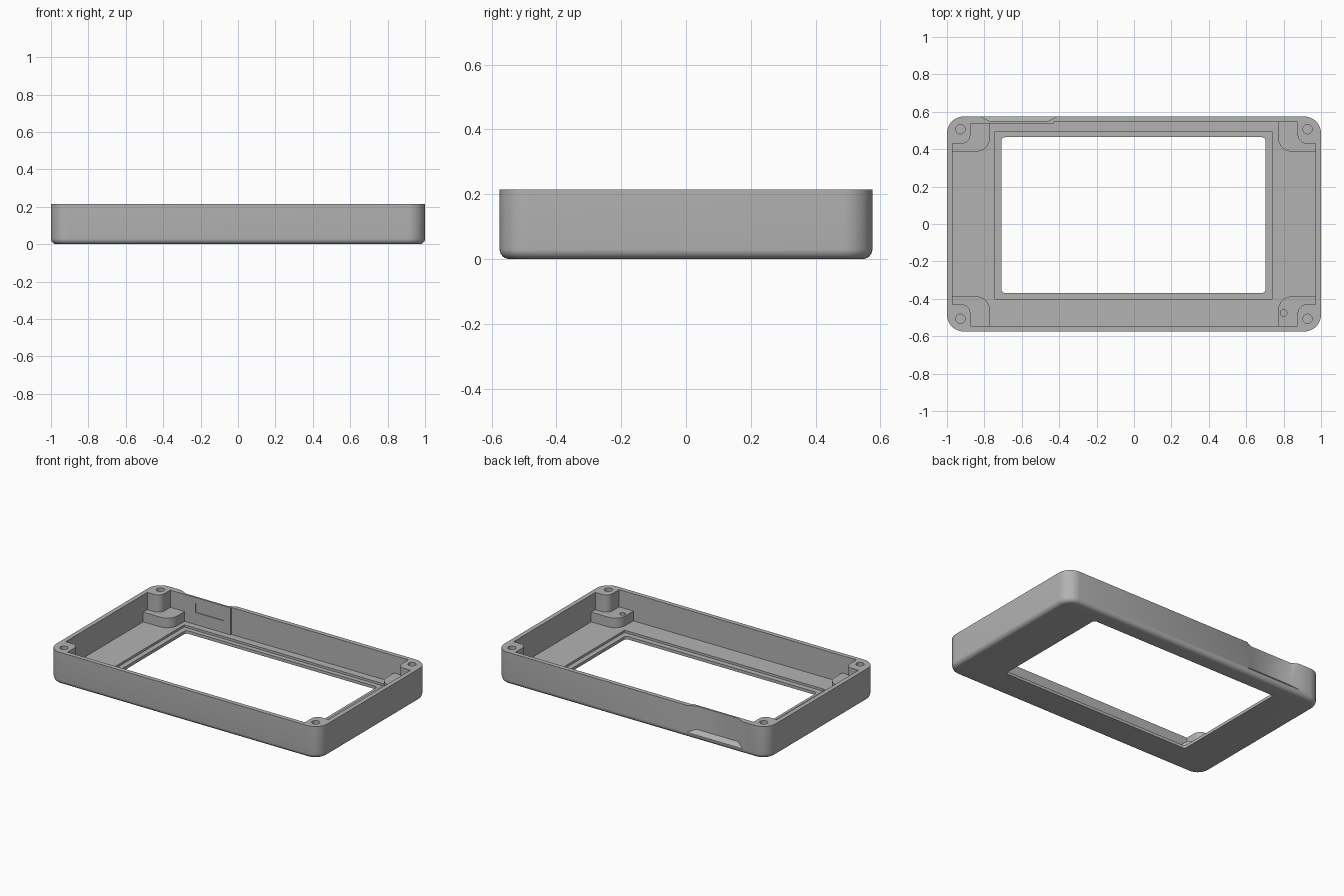
import bpy, bmesh, math

if "Cube" in bpy.data.objects:
    bpy.data.objects.remove(bpy.data.objects["Cube"], do_unlink=True)

HEIGHT, FLOOR = 0.215, 0.035
WALL_X, WALL_Y = 0.97, 0.545

grey = bpy.data.materials.new("plain grey")
grey.use_nodes = True
colour = (0.45, 0.45, 0.45, 1)
grey.diffuse_color = colour
grey.node_tree.nodes["Principled BSDF"].inputs["Base Color"].default_value = colour


def make_object(name, bm):
    bmesh.ops.recalc_face_normals(bm, faces=bm.faces)
    mesh = bpy.data.meshes.new(name)
    bm.to_mesh(mesh)
    bm.free()
    mesh.materials.append(grey)
    obj = bpy.data.objects.new(name, mesh)
    bpy.context.collection.objects.link(obj)
    return obj


def prism(name, outline, z0, z1):
    bm = bmesh.new()
    face = bm.faces.new([bm.verts.new((x, y, z0)) for x, y in outline])
    top = bmesh.ops.extrude_face_region(bm, geom=[face])["geom"]
    for v in top:
        if isinstance(v, bmesh.types.BMVert):
            v.co.z = z1
    return make_object(name, bm)


def rounded_rect(x0, x1, y0, y1, r, steps=8):
    pts = []
    corners = [(x1 - r, y1 - r), (x0 + r, y1 - r), (x0 + r, y0 + r), (x1 - r, y0 + r)]
    for i, (cx, cy) in enumerate(corners):
        for k in range(steps + 1):
            a = math.pi / 2 * (i + k / steps)
            pts.append((cx + r * math.cos(a), cy + r * math.sin(a)))
    return pts


def rect(x0, x1, y0, y1):
    return [(x0, y0), (x1, y0), (x1, y1), (x0, y1)]


def notched_rect(px, py, r, steps=8):
    """Cavity outline that leaves a rounded block standing in each corner."""
    pts = []
    for sx, sy in ((1, 1), (-1, 1), (-1, -1), (1, -1)):
        corner = [(WALL_X, py)]
        for k in range(steps + 1):
            a = math.pi / 2 * k / steps
            corner.append((px + r - r * math.sin(a), py + r - r * math.cos(a)))
        corner.append((px, WALL_Y))
        if sx * sy < 0:
            corner.reverse()
        pts += [(sx * x, sy * y) for x, y in corner]
    return pts


def circle(cx, cy, r, sides=24):
    turn = 2 * math.pi / sides
    return [(cx + r * math.cos(turn * i), cy + r * math.sin(turn * i)) for i in range(sides)]


def combine(body, tool, operation="DIFFERENCE"):
    mod = body.modifiers.new("combine", "BOOLEAN")
    mod.operation, mod.solver, mod.object = operation, "EXACT", tool
    bpy.context.view_layer.objects.active = body
    bpy.ops.object.modifier_apply(modifier=mod.name)
    bpy.data.objects.remove(tool, do_unlink=True)


# Outer shell with rounded corners and a rounded lower edge
case = prism("case_frame", rounded_rect(-1, 1, -0.575, 0.575, 0.09, 12), 0, HEIGHT)
bm = bmesh.new()
bm.from_mesh(case.data)
low = [e for e in bm.edges if all(v.co.z < 0.001 for v in e.verts)]
bmesh.ops.bevel(bm, geom=low, offset=0.03, segments=6, profile=0.5, affect="EDGES")
bm.to_mesh(case.data)
bm.free()

# Cavity: tall screw posts above, wider low blocks beneath them
combine(case, prism("upper_cavity", notched_rect(0.875, 0.43, 0.045), 0.10, 0.3))
combine(case, prism("lower_cavity", notched_rect(0.77, 0.387, 0.075), FLOOR, 0.15))

# Display opening with a shallow seat around it
combine(case, prism("display_seat", rect(-0.743, 0.737, -0.405, 0.495), 0.02, 0.08))
combine(case, prism("display_window", rounded_rect(-0.709, 0.703, -0.369, 0.464, 0.02), -0.1, 0.1))

# Thickened back wall behind the outer scoop, with a shallow inner pocket
combine(case, prism("back_pad", rect(-0.89, -0.43, 0.537, 0.56), 0.03, HEIGHT), "UNION")
combine(case, prism("inner_pocket", rect(-0.69, -0.48, 0.5, 0.542), 0.115, 0.175))

# Tapered scoop on the outside of the back wall
bm = bmesh.new()
for y, grow in ((0.55, 0), (0.6, 0.1)):
    for x in (-0.77 - grow, -0.46 + grow):
        for z in (0.06 - grow / 2, 0.3):
            bm.verts.new((x, y, z))
bmesh.ops.convex_hull(bm, input=bm.verts)
combine(case, make_object("scoop", bm))

# Screw holes in the posts, and a small one in a front block
for sx in (-1, 1):
    for sy in (-1, 1):
        combine(case, prism("screw_hole", circle(sx * 0.928, sy * 0.507, 0.025), 0.06, 0.3))
combine(case, prism("small_hole", circle(0.80, -0.476, 0.018), 0.05, 0.15))

# Smooth shading that keeps the crisp edges
bpy.ops.object.select_all(action="DESELECT")
case.select_set(True)
bpy.context.view_layer.objects.active = case
bpy.ops.object.shade_smooth_by_angle(angle=math.radians(30))
